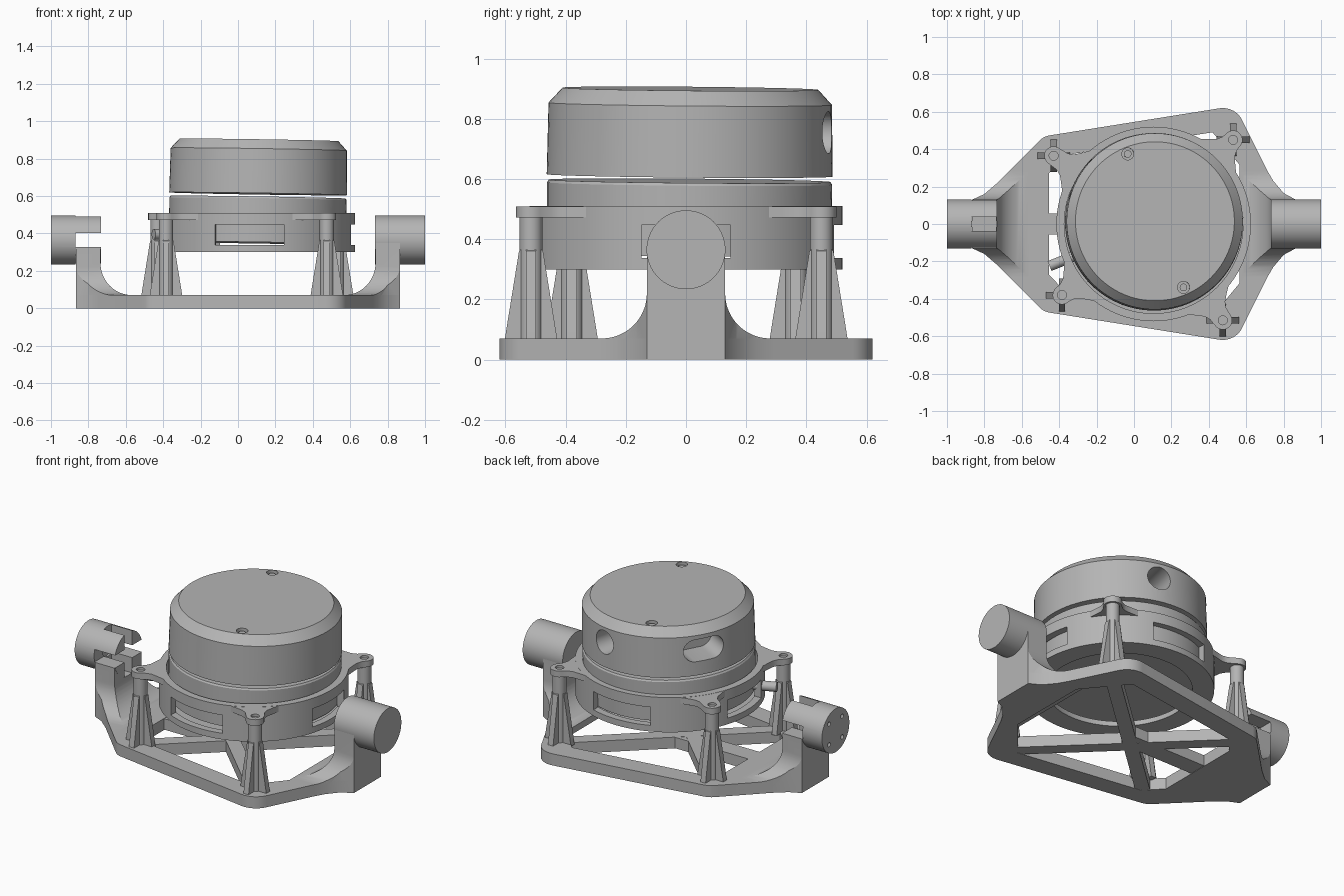
import bpy, bmesh, math
from mathutils import Matrix, Vector

if "Cube" in bpy.data.objects:
    bpy.data.objects.remove(bpy.data.objects["Cube"])

grey = bpy.data.materials.new("plain_grey")
grey.use_nodes = True
COLOR = (0.46, 0.46, 0.46, 1)
grey.diffuse_color = COLOR
grey.node_tree.nodes["Principled BSDF"].inputs["Base Color"].default_value = COLOR


def finish(name, bm):
    bmesh.ops.recalc_face_normals(bm, faces=bm.faces)
    me = bpy.data.meshes.new(name)
    bm.to_mesh(me)
    bm.free()
    me.materials.append(grey)
    ob = bpy.data.objects.new(name, me)
    bpy.context.collection.objects.link(ob)
    return ob


def prism(name, pts, w0, w1, axis="z"):
    """Extrude a 2D profile along an axis."""
    place = {"x": lambda u, v, w: (w, u, v),
             "y": lambda u, v, w: (u, w, v),
             "z": lambda u, v, w: (u, v, w)}[axis]
    bm = bmesh.new()
    low = [bm.verts.new(place(u, v, w0)) for u, v in pts]
    high = [bm.verts.new(place(u, v, w1)) for u, v in pts]
    bm.faces.new(low)
    bm.faces.new(high)
    n = len(pts)
    for i in range(n):
        bm.faces.new((low[i], low[(i + 1) % n], high[(i + 1) % n], high[i]))
    return finish(name, bm)


def arc(cx, cy, r, a0, a1, n=12):
    return [(cx + r * math.cos(math.radians(a0 + (a1 - a0) * i / n)),
             cy + r * math.sin(math.radians(a0 + (a1 - a0) * i / n))) for i in range(n + 1)]


def disc(name, cx, cy, r, w0, w1, axis="z", n=32):
    return prism(name, arc(cx, cy, r, 0, 360, n)[:-1], w0, w1, axis)


def box(name, x0, x1, y0, y1, z0, z1):
    return prism(name, [(x0, y0), (x1, y0), (x1, y1), (x0, y1)], z0, z1)


def lathe(name, profile, n=96):
    """Closed (radius, z) loop spun around the z axis."""
    bm = bmesh.new()
    vs = [bm.verts.new((r, 0, z)) for r, z in profile]
    es = [bm.edges.new((vs[i], vs[(i + 1) % len(vs)])) for i in range(len(vs))]
    bmesh.ops.spin(bm, geom=vs + es, cent=(0, 0, 0), axis=(0, 0, 1),
                   angle=math.tau, steps=n, use_duplicate=False)
    bmesh.ops.remove_doubles(bm, verts=bm.verts, dist=1e-5)
    return finish(name, bm)


def boolean(ob, tools, op="DIFFERENCE"):
    for tool in tools:
        mod = ob.modifiers.new("cut", "BOOLEAN")
        mod.operation, mod.solver, mod.object = op, "EXACT", tool
    dg = bpy.context.evaluated_depsgraph_get()
    me = bpy.data.meshes.new_from_object(ob.evaluated_get(dg))
    ob.modifiers.clear()
    ob.data = me
    for tool in tools:
        bpy.data.objects.remove(tool)


def move(ob, matrix):
    ob.data.transform(matrix)
    return ob


def bar(name, p, q, width, z0, z1):
    d = (Vector(q) - Vector(p)).normalized() * width / 2
    s = Vector((-d.y, d.x))
    p, q = Vector(p), Vector(q)
    return prism(name, [p + s, q + s, q - s, p - s], z0, z1)


CX = 0.105
AXLE_Z = 0.365
POSTS = [(-0.43, 0.365), (0.53, 0.45), (-0.385, -0.38), (0.475, -0.515)]

# Base plate with a braced opening
upper = ([(-0.865, 0.13), (-0.80, 0.16), (-0.73, 0.22), (-0.52, 0.43)]
         + arc(-0.435, 0.375, 0.1, 125, 100, 4)
         + arc(0.475, 0.505, 0.115, 98, 25, 8)
         + [(0.71, 0.29), (0.745, 0.23), (0.80, 0.165), (0.865, 0.13)])
outline = upper + [(x, -y) for x, y in reversed(upper)]
plate = prism("base_plate", outline, 0, 0.07)
hole = [(-0.455, 0.27), (-0.36, 0.37), (0.42, 0.49), (0.62, 0.25)]
hole += [(x, -y) for x, y in reversed(hole)]
boolean(plate, [prism("opening", hole, -0.1, 0.2)])
bar("base_brace_a", POSTS[0], POSTS[3], 0.08, 0.001, 0.069)
bar("base_brace_b", POSTS[1], POSTS[2], 0.08, 0.001, 0.069)
bar("base_brace_middle", (-0.5, 0), (0.05, 0), 0.11, 0.002, 0.068)

# Axle arms: two filleted profiles crossed and trimmed to the plate outline
for s, side in ((1, "left"), (-1, "right")):
    prof = [(0.95, 0.03), (0.95, 0.5), (0.735, 0.5)] + arc(0.565, 0.24, 0.17, 0, -90) + [(0.565, 0.03)]
    arm = prism(side + "_arm", [(s * x, z) for x, z in prof], -0.4, 0.4, "y")
    half = [(0.13, 0.6)] + arc(0.28, 0.22, 0.15, 180, 270) + [(0.39, 0.07), (0.39, -0.1)]
    cross = prism("cross", half + [(-y, z) for y, z in reversed(half)], -1.2, 1.2, "x")
    boolean(arm, [cross, prism("trim", outline, 0.01, AXLE_Z)], "INTERSECT")
    axle = disc(side + "_axle", 0, AXLE_Z, 0.131, s * 0.733, s, "x", 64)
    if s < 0:
        # Cross-shaped socket and screw holes
        def socket():
            return [box("slot_a", -0.87, -0.6, -0.3, 0.3, 0.327, 0.402),
                    box("slot_b", -0.87, -0.6, -0.037, 0.037, 0.235, 0.7),
                    disc("bore", 0, AXLE_Z, 0.052, -0.88, -0.6, "x")]
        boolean(arm, socket())
        holes = [disc("hole", 0.088 * math.cos(a), AXLE_Z + 0.088 * math.sin(a), 0.013,
                      -1.1, -0.84, "x", 16)
                 for a in (math.pi / 4 + k * math.pi / 2 for k in range(4))]
        boolean(axle, socket() + holes)

# Ribbed posts with lugs reaching in to the housing
for i, (px, py) in enumerate(POSTS):
    disc("post_%d" % i, px, py, 0.038, 0.06, 0.48, n=32)
    fin = [(0, 0.06), (0.088, 0.06), (0.082, 0.1), (0.04, 0.36), (0, 0.4)]
    for k in range(4):
        rib = prism("post_%d_rib_%d" % (i, k), fin, -0.017, 0.017, "y")
        move(rib, Matrix.Translation((px, py, 0)) @ Matrix.Rotation(k * math.pi / 2, 4, "Z"))
    d = math.hypot(px - CX, py)
    side = [(0.495, -0.14), (0.53, -0.1), (0.56, -0.068), (0.59, -0.053)]
    pts = side + arc(d, 0, 0.05, -90, 90) + [(x, -y) for x, y in reversed(side)]
    lug = prism("lug_%d" % i, pts, 0.472, 0.509)
    boolean(lug, [disc("screw_hole", d, 0, 0.024, 0.495, 0.6, n=20)])
    move(lug, Matrix.Translation((CX, 0, 0)) @ Matrix.Rotation(math.atan2(py, px - CX), 4, "Z"))

# Housing ring with four windows and an open floor
housing = lathe("housing", [(0.52, 0.30), (0.52, 0.51), (0.478, 0.51), (0.478, 0.33),
                            (0.40, 0.33), (0.40, 0.30)])
windows = []
for angle, half in ((-95, 0.185), (0, 0.148), (92, 0.185), (180, 0.16)):
    w = box("window", 0.42, 0.7, -half, half, 0.337, 0.447)
    windows.append(move(w, Matrix.Rotation(math.radians(angle), 4, "Z")))
boolean(housing, windows)
move(housing, Matrix.Translation((CX, 0, 0)))
plug = disc("cable_plug", 0, 0, 0.028, 0.44, 0.6, "x", 20)
move(plug, Matrix.Translation((CX, 0, 0.395)) @ Matrix.Rotation(math.radians(202), 4, "Z"))

# Slightly tilted scanner: stationary base and rotating cap
tilt = (Matrix.Translation((CX + 0.002, 0.012, 0.6)) @ Matrix.Rotation(math.radians(0.9), 4, "Y")
        @ Matrix.Rotation(math.radians(-0.5), 4, "X") @ Matrix.Translation((0, 0, -0.6)))
base = lathe("scanner_base", [(0, 0.35), (0.472, 0.35), (0.474, 0.585), (0.468, 0.594), (0, 0.594)])
move(base, tilt)
cap = lathe("scanner_cap", [(0, 0.612), (0.475, 0.612), (0.471, 0.85), (0.425, 0.9), (0, 0.9)])
cuts = []
for angle, stretch in ((77, 0.0), (150, 0.055)):
    pts = arc(stretch, 0.76, 0.066, -90, 90) + arc(-stretch, 0.76, 0.066, 90, 270)
    if not stretch:
        pts = arc(0, 0.76, 0.07, 0, 360, 32)[:-1]
    port = prism("port", pts, 0.3, 0.6, "x")
    cuts.append(move(port, Matrix.Rotation(math.radians(angle), 4, "Z")))
SCREWS = ((-0.145, 0.36), (0.153, -0.353))
cuts += [disc("bore", x, y, 0.032, 0.87, 1, n=24) for x, y in SCREWS]
boolean(cap, cuts)
move(cap, tilt)
for i, (x, y) in enumerate(SCREWS):
    move(disc("cap_screw_%d" % i, x, y, 0.02, 0.86, 0.888, n=20), tilt)

bpy.ops.object.select_all(action="DESELECT")
for ob in bpy.context.collection.objects:
    if ob.type == "MESH" and grey.name in ob.data.materials:
        ob.select_set(True)
        bpy.context.view_layer.objects.active = ob
bpy.ops.object.shade_smooth_by_angle(angle=math.radians(25))
